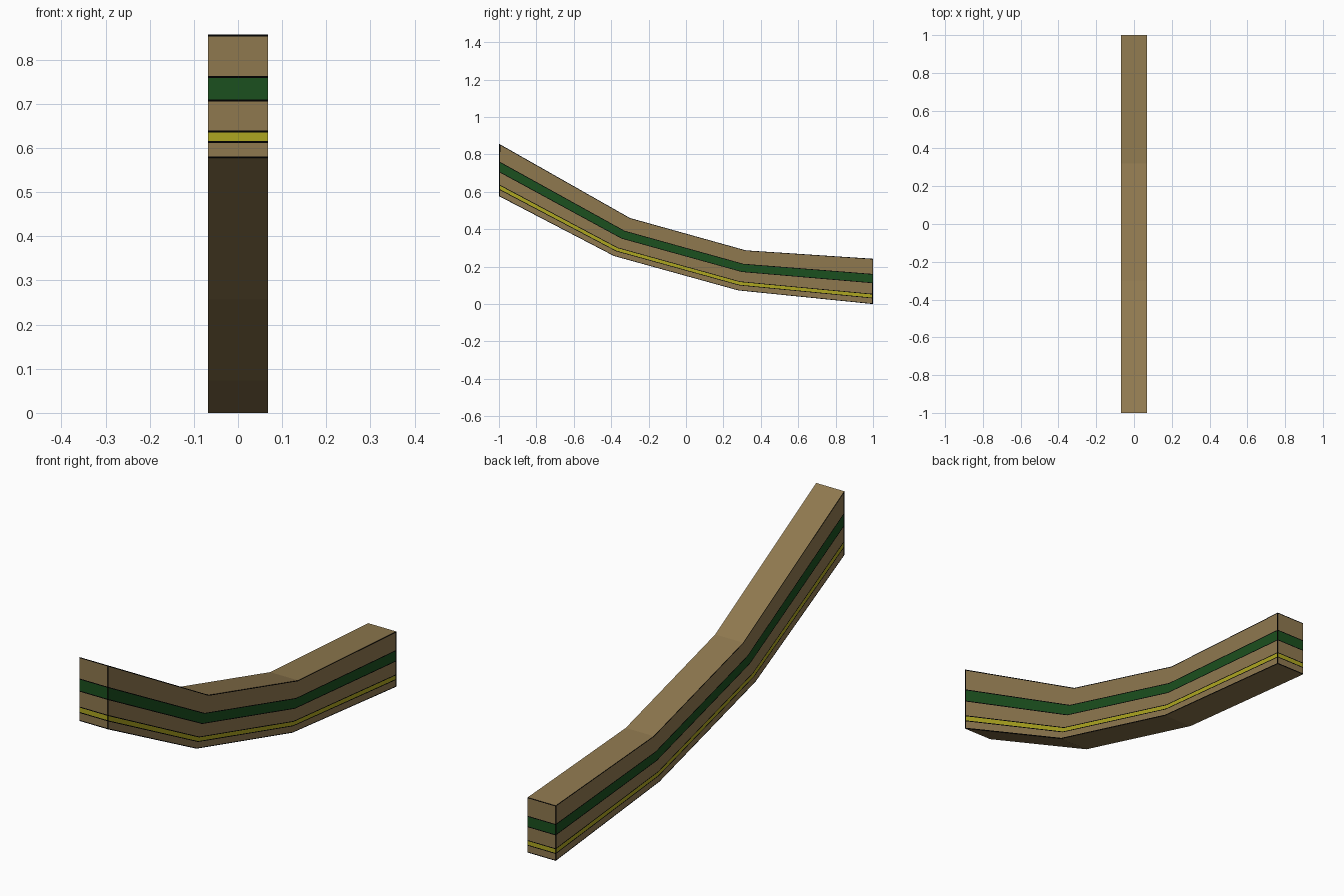
import bpy, bmesh

if "Cube" in bpy.data.objects:
    bpy.data.objects.remove(bpy.data.objects["Cube"])

def material(name, col):
    m = bpy.data.materials.new(name)
    m.diffuse_color = (*col, 1)
    m.use_nodes = True
    m.node_tree.nodes["Principled BSDF"].inputs["Base Color"].default_value = m.diffuse_color
    return m

mats = [material("tan", (0.275, 0.19, 0.078)),
        material("dark green", (0.011, 0.08, 0.013)),
        material("yellow", (0.42, 0.38, 0.015)),
        material("black", (0.0, 0.0, 0.0))]
TAN, GREEN, YELLOW, BLACK = range(4)

HALF = 0.068
# bottom and top points (y, z) at each station of the bent beam
stations = [((-1, 0.577), (-1, 0.857)), ((-0.385, 0.257), (-0.30, 0.46)),
            ((0.28, 0.073), (0.32, 0.287)), ((1, 0.0), (1, 0.242))]

# thin black trim at both ends of the long sides
def between(a, b, f):
    return tuple(tuple(p + (q - p) * f for p, q in zip(u, v)) for u, v in zip(a, b))
stations.insert(1, between(stations[0], stations[1], 0.01))
stations.insert(-1, between(stations[-1], stations[-2], 0.006))

# band limits as fractions of the height, with the colour of each band
levels = [0, 0.015, 0.125, 0.14, 0.21, 0.225, 0.46, 0.475, 0.65, 0.665, 0.985, 1]
colours = [BLACK, TAN, BLACK, YELLOW, BLACK, TAN, BLACK, GREEN, BLACK, TAN, BLACK]

bm = bmesh.new()
grid = {}
for s, (b, t) in enumerate(stations):
    for k, f in enumerate(levels):
        y, z = (b[i] + (t[i] - b[i]) * f for i in range(2))
        for side in (-1, 1):
            grid[s, k, side] = bm.verts.new((side * HALF, y, z))

def face(keys, colour=TAN):
    bm.faces.new([grid[k] for k in keys]).material_index = colour

last, top = len(stations) - 1, len(levels) - 1
# banded sides and ends
for k, c in enumerate(colours):
    for s in range(last):
        for side in (-1, 1):
            face([(s, k, side), (s + 1, k, side), (s + 1, k + 1, side), (s, k + 1, side)],
                 BLACK if s in (0, last - 1) else c)
    for s in (0, last):
        face([(s, k, -1), (s, k, 1), (s, k + 1, 1), (s, k + 1, -1)], c)
# top and bottom
for s in range(last):
    for k in (0, top):
        face([(s, k, -1), (s, k, 1), (s + 1, k, 1), (s + 1, k, -1)])

bmesh.ops.recalc_face_normals(bm, faces=bm.faces)
mesh = bpy.data.meshes.new("banded_wall")
bm.to_mesh(mesh)
bm.free()
for m in mats:
    mesh.materials.append(m)
bpy.context.collection.objects.link(bpy.data.objects.new("banded_wall", mesh))
